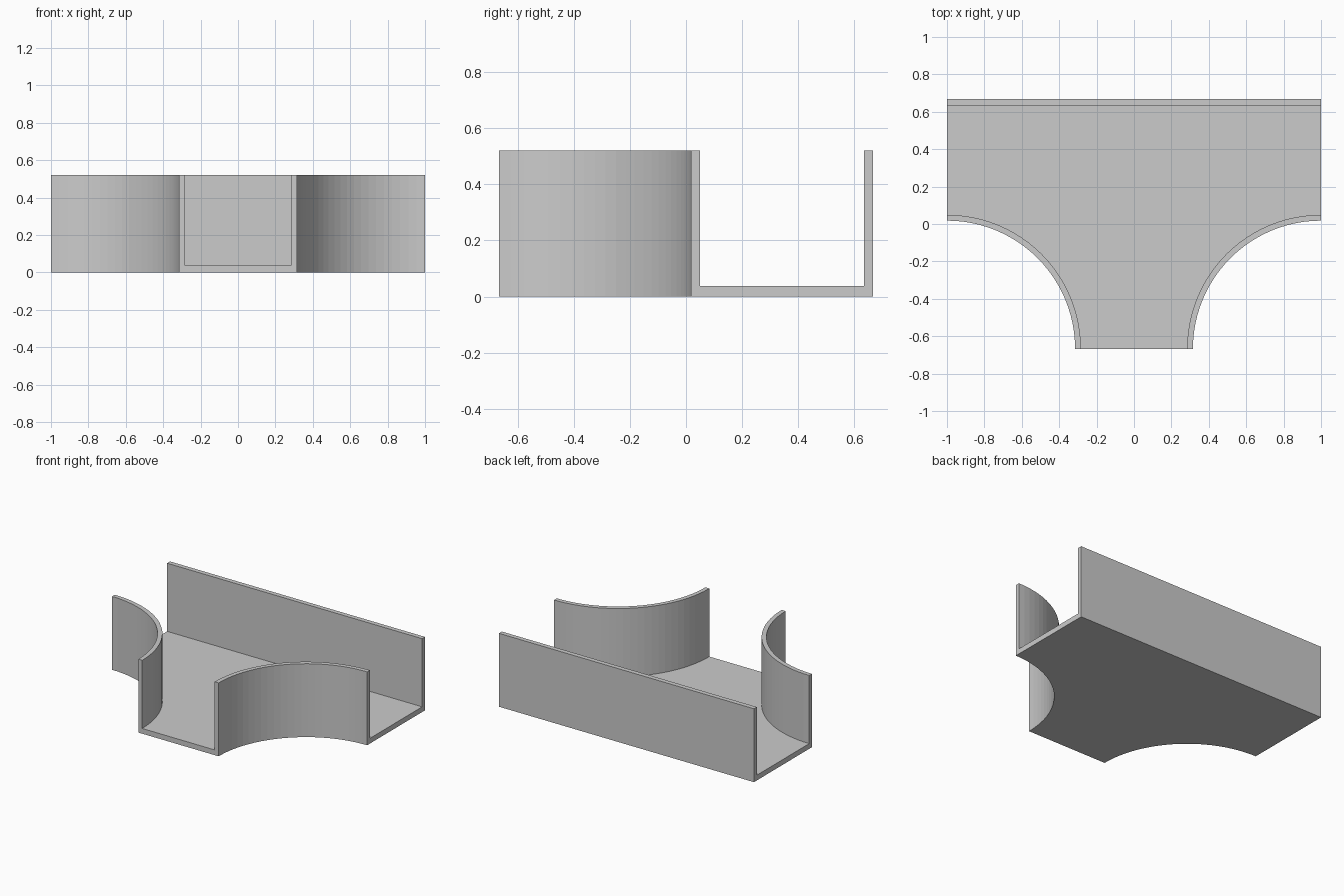
import bpy, bmesh, math

if "Cube" in bpy.data.objects:
    bpy.data.objects.remove(bpy.data.objects["Cube"])

HALF_W, HALF_D, HEIGHT = 1.0, 0.667, 0.52
FLOOR, WALL, RADIUS, SEGS = 0.037, 0.033, 0.685, 24


def arc(radius, side):
    """Quarter arc around a front corner, from the front mouth to the side mouth."""
    return [(side * (HALF_W - radius * math.cos(a)), -HALF_D + radius * math.sin(a))
            for a in (math.pi / 2 * i / SEGS for i in range(SEGS + 1))]


def prism(name, outline, z0, z1):
    bm = bmesh.new()
    face = bm.faces.new([bm.verts.new((x, y, z0)) for x, y in outline])
    ext = bmesh.ops.extrude_face_region(bm, geom=[face])
    top = [v for v in ext["geom"] if isinstance(v, bmesh.types.BMVert)]
    bmesh.ops.translate(bm, verts=top, vec=(0, 0, z1 - z0))
    bmesh.ops.recalc_face_normals(bm, faces=bm.faces)
    mesh = bpy.data.meshes.new(name)
    bm.to_mesh(mesh)
    bm.free()
    obj = bpy.data.objects.new(name, mesh)
    bpy.context.collection.objects.link(obj)
    return obj


# Solid tee block with two concave front corners
outer = arc(RADIUS, 1) + [(HALF_W, HALF_D), (-HALF_W, HALF_D)] + arc(RADIUS, -1)[::-1]
tray = prism("tee_channel", outer, 0, HEIGHT)

# Hollow of the channel, running out through the three mouths and the open top
r_in, over, back = RADIUS + 0.031, 0.1, HALF_D - WALL
right, left = arc(r_in, 1), arc(r_in, -1)[::-1]
y_side = right[-1][1]
x_front = right[0][0]
inner = ([(x_front, -HALF_D - over)] + right
         + [(HALF_W + over, y_side), (HALF_W + over, back),
            (-HALF_W - over, back), (-HALF_W - over, y_side)]
         + left + [(-x_front, -HALF_D - over)])
cutter = prism("hollow_cutter", inner, FLOOR, HEIGHT + over)
cutter.hide_render = True

# Carve the hollow, then discard the cutter
mod = tray.modifiers.new("hollow", "BOOLEAN")
mod.operation, mod.solver, mod.object = "DIFFERENCE", "EXACT", cutter
bpy.context.view_layer.objects.active = tray
tray.select_set(True)
bpy.ops.object.modifier_apply(modifier=mod.name)
bpy.data.objects.remove(cutter, do_unlink=True)
